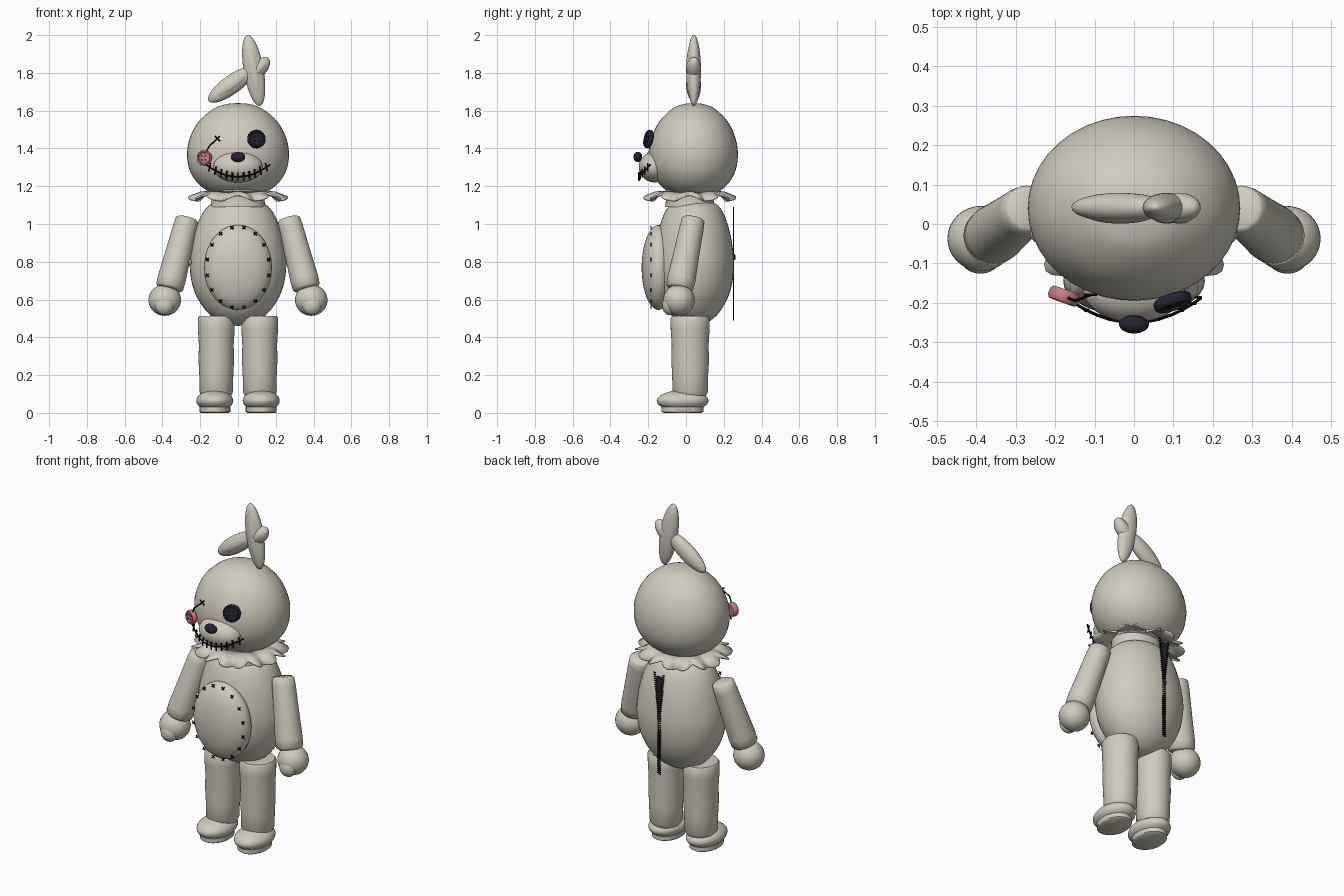
import bpy, bmesh, math
from math import sin, cos, pi, radians
from mathutils import Vector, Matrix, Euler

old = bpy.data.objects.get("Cube")
if old:
    bpy.data.objects.remove(old)


def material(name, rgb):
    m = bpy.data.materials.new(name)
    m.use_nodes = True
    m.diffuse_color = (*rgb, 1)
    m.node_tree.nodes["Principled BSDF"].inputs["Base Color"].default_value = (*rgb, 1)
    return m


PLUSH = material("cream plush", (0.64, 0.6, 0.52))
DARK = material("dark navy", (0.018, 0.018, 0.032))
THREAD = material("black thread", (0.004, 0.004, 0.004))
PINK = material("dusty pink", (0.58, 0.2, 0.24))


def finish(name, bm, mat, smooth=True, angle=50):
    bmesh.ops.recalc_face_normals(bm, faces=bm.faces)
    mesh = bpy.data.meshes.new(name)
    bm.to_mesh(mesh)
    bm.free()
    mesh.materials.append(mat)
    ob = bpy.data.objects.new(name, mesh)
    bpy.context.collection.objects.link(ob)
    if smooth:
        bpy.ops.object.select_all(action='DESELECT')
        ob.select_set(True)
        bpy.context.view_layer.objects.active = ob
        bpy.ops.object.shade_smooth_by_angle(angle=radians(angle))
    return ob


def place(loc, rot=(0, 0, 0), scale=(1, 1, 1)):
    return Matrix.LocRotScale(Vector(loc), Euler(rot), Vector(scale))


def ellipsoid(name, loc, radii, mat=PLUSH, rot=(0, 0, 0)):
    bm = bmesh.new()
    bmesh.ops.create_uvsphere(bm, u_segments=32, v_segments=20, radius=1,
                              matrix=place(loc, rot, radii))
    return finish(name, bm, mat)


def rounded(points, steps=4):
    """Smooth curve through (radius, height) points."""
    p = [Vector(q) for q in points]
    p = [2 * p[0] - p[1]] + p + [2 * p[-1] - p[-2]]
    out = []
    for a, b, c, d in zip(p, p[1:], p[2:], p[3:]):
        for i in range(steps):
            t = i / steps
            out.append(0.5 * (2 * b + (c - a) * t + (2 * a - 5 * b + 4 * c - d) * t * t
                              + (3 * b - a - 3 * c + d) * t ** 3))
    return out + [p[-2]]


def lathe(name, profile, matrix, mat=PLUSH, seg=40, curved=True):
    bm = bmesh.new()
    rings = []
    for r, z in (rounded(profile) if curved else profile):
        rings.append([bm.verts.new((max(r, 0.001) * cos(2 * pi * i / seg),
                                    max(r, 0.001) * sin(2 * pi * i / seg), z))
                      for i in range(seg)])
    for a, b in zip(rings, rings[1:]):
        for i in range(seg):
            j = (i + 1) % seg
            bm.faces.new((a[i], a[j], b[j], b[i]))
    bm.faces.new(rings[0])
    bm.faces.new(rings[-1])
    bm.transform(matrix)
    return finish(name, bm, mat)


def rods(name, pairs, radius, mat=THREAD):
    """Thin threads between pairs of points, as one object."""
    bm = bmesh.new()
    for p, q in pairs:
        p, q = Vector(p), Vector(q)
        d = q - p
        m = Matrix.Translation((p + q) / 2) @ d.to_track_quat('Z', 'Y').to_matrix().to_4x4()
        bmesh.ops.create_cone(bm, cap_ends=True, segments=6, radius1=radius, radius2=radius,
                              depth=d.length, matrix=m)
    return finish(name, bm, mat)


def cross(x, y, z, s):
    return [((x - s, y, z - s), (x + s, y, z + s)), ((x - s, y, z + s), (x + s, y, z - s))]


# Torso, neck and head
lathe("torso", [(0, 0.46), (0.08, 0.475), (0.165, 0.535), (0.23, 0.64), (0.255, 0.76),
                (0.248, 0.87), (0.222, 0.98), (0.18, 1.07), (0.12, 1.115), (0, 1.13)],
      place((0, 0.042, 0), scale=(1, 0.83, 1)))
lathe("neck", [(0.145, 1.09), (0.14, 1.14), (0.145, 1.2)], place((0, 0.02, 0), scale=(1, 0.9, 1)))
lathe("head", [(0, 1.14), (0.1, 1.15), (0.19, 1.195), (0.25, 1.27), (0.27, 1.36),
               (0.257, 1.45), (0.21, 1.54), (0.13, 1.61), (0.06, 1.635), (0, 1.64)],
      place((0, 0.04, 0), scale=(1, 0.87, 1)))

# Belly patch with a ring of cross stitches
ellipsoid("belly_patch", (0, -0.145, 0.77), (0.18, 0.09, 0.225))
marks = []
for i in range(16):
    t = (i + 0.5) * pi / 8
    marks += cross(0.166 * sin(t), -0.186, 0.77 + 0.215 * cos(t), 0.008)
rods("belly_stitches", marks, 0.003)
ellipsoid("side_stuffing", (-0.262, -0.01, 0.8), (0.018, 0.018, 0.02))

# Scalloped collar
bm = bmesh.new()
petals, steps = 16, 6
inner, middle, outer = [], [], []
for i in range(petals * steps):
    a = 2 * pi * i / (petals * steps)
    s = abs(sin(a * petals / 2))
    wave = cos(a * petals / 2)
    for ring, r, z in ((inner, 0.13, 1.175), (middle, 0.195, 1.165 + 0.008 * wave),
                       (outer, 0.225 + 0.045 * s, 1.14 + 0.015 * wave)):
        ring.append(bm.verts.new((r * cos(a), 0.02 + 0.93 * r * sin(a), z)))
for a, b in ((inner, middle), (middle, outer)):
    for i in range(len(a)):
        j = (i + 1) % len(a)
        bm.faces.new((a[i], a[j], b[j], b[i]))
collar = finish("collar", bm, PLUSH)
collar.modifiers.new("thickness", 'SOLIDIFY').thickness = 0.008

# Arms, hands, legs and feet on both sides
for side, s in (("left", 1), ("right", -1)):
    top, wrist = Vector((s * 0.268, 0.04, 1.03)), Vector((s * 0.365, -0.035, 0.655))
    axis = wrist - top
    turn = axis.to_track_quat('Z', 'Y').to_matrix().to_4x4()
    n = axis.length
    lathe(side + "_arm", [(0, 0), (0.05, 0), (0.06, 0.008), (0.064, 0.05), (0.069, n * 0.5),
                          (0.075, n * 0.85), (0.073, n * 0.97), (0.06, n), (0, n)],
          Matrix.Translation(top) @ turn, curved=False)
    ellipsoid(side + "_hand", (s * 0.388, -0.037, 0.597), (0.086, 0.083, 0.083))
    ellipsoid(side + "_thumb", (s * 0.39, -0.088, 0.57), (0.05, 0.038, 0.052))
    lathe(side + "_leg", [(0, 0.08), (0.075, 0.085), (0.088, 0.11), (0.09, 0.2), (0.094, 0.28),
                          (0.092, 0.36), (0.097, 0.44), (0.098, 0.5), (0.09, 0.513), (0, 0.515)],
          place((s * 0.115, 0.022, 0), scale=(1, 1.06, 1)), curved=False)
    ellipsoid(side + "_foot", (s * 0.123, -0.018, 0.064), (0.098, 0.137, 0.056))
    lathe(side + "_sole", [(0, 0), (0.075, 0), (0.082, 0.006), (0.082, 0.03), (0, 0.03)],
          place((s * 0.123, -0.018, 0), scale=(1, 1.35, 1)), curved=False)


# Ears: one upright, one flopped over and pinched
def ear(name, x, z, tilt, width, length):
    rot = (0, tilt, 0)
    ellipsoid(name, (x, 0.042, z), (width, 0.037, length), rot=rot)
    ellipsoid(name + "_inner", (x, 0.025, z), (width * 0.62, 0.024, length * 0.72), rot=rot)


ear("left_ear", 0.083, 1.813, -0.17, 0.053, 0.19)
ear("right_ear", -0.035, 1.737, 0.95, 0.05, 0.148)
ear("right_ear_tip", 0.115, 1.825, 0.7, 0.04, 0.07)

# Muzzle and nose
ellipsoid("muzzle", (0, -0.165, 1.302), (0.13, 0.085, 0.082))
ellipsoid("nose", (0, -0.255, 1.355), (0.038, 0.023, 0.027), DARK)


# Mouth thread with upright stitches
def mouth(x):
    k = (x / 0.17) ** 2
    return Vector((x, -0.25 + 0.062 * k, 1.25 + 0.065 * k))


xs = [-0.17 + 0.34 * i / 20 for i in range(21)]
lines = [(mouth(a), mouth(b)) for a, b in zip(xs, xs[1:])]
for i in range(-5, 6):
    c = mouth(i * 0.03)
    up = Vector((i * -0.001, 0, 0.022))
    lines.append((c - up, c + up))
rods("mouth_stitches", lines, 0.0045)


# Button eyes
def button(name, loc, rot, r, h, mat):
    m = place(loc, rot)
    lathe(name, [(0, -h), (r * 0.85, -h), (r, -h * 0.5), (r, h * 0.5), (r * 0.88, h),
                 (r * 0.72, h), (r * 0.66, h * 0.6), (0, h * 0.6)], m, mat, 32, False)
    pts = [m @ Vector((a * r * 0.25, b * r * 0.25, h * 0.6)) for a in (-1, 1) for b in (-1, 1)]
    axis = m.to_3x3() @ Vector((0, 0, 0.003))
    rods(name + "_holes", [(p - axis, p + axis) for p in pts], r * 0.1)


button("left_eye", (0.098, -0.198, 1.45), (radians(78), 0, radians(18)), 0.049, 0.014, DARK)
button("right_eye_hanging", (-0.178, -0.183, 1.35), (radians(88), 0, radians(-20)),
       0.04, 0.016, PINK)
rods("right_eye_thread", cross(-0.11, -0.18, 1.452, 0.014)
     + [((-0.11, -0.18, 1.452), (-0.15, -0.195, 1.415)),
        ((-0.15, -0.195, 1.415), (-0.175, -0.185, 1.37))], 0.004)

# Back zipper: teeth, open dark wedge and slider
BACK = 0.252


def gap(z):
    return 0.005 + 0.025 * max(0, (z - 0.86) / 0.23)


bm = bmesh.new()
for i in range(50):
    for s in (-1, 1):
        z = 0.495 + 0.012 * i + 0.003 * s
        bmesh.ops.create_cube(bm, size=1, matrix=place((s * gap(z), BACK, z),
                                                       scale=(0.013, 0.006, 0.006)))
finish("zipper_teeth", bm, THREAD, smooth=False)
bm = bmesh.new()
wedge = [(0, 0.83), (0.012, 0.92), (0.021, 1.03), (0.015, 1.07)]
outline = wedge + [(-x, z) for x, z in reversed(wedge[1:])]
face = bm.faces.new([bm.verts.new((x, BACK - 0.003, z)) for x, z in outline])
new = bmesh.ops.extrude_face_region(bm, geom=[face])["geom"]
bmesh.ops.translate(bm, vec=(0, 0.004, 0), verts=[g for g in new if isinstance(g, bmesh.types.BMVert)])
finish("zipper_opening", bm, DARK, smooth=False)
ellipsoid("zipper_slider", (0, BACK + 0.004, 0.825), (0.012, 0.007, 0.016), DARK)
